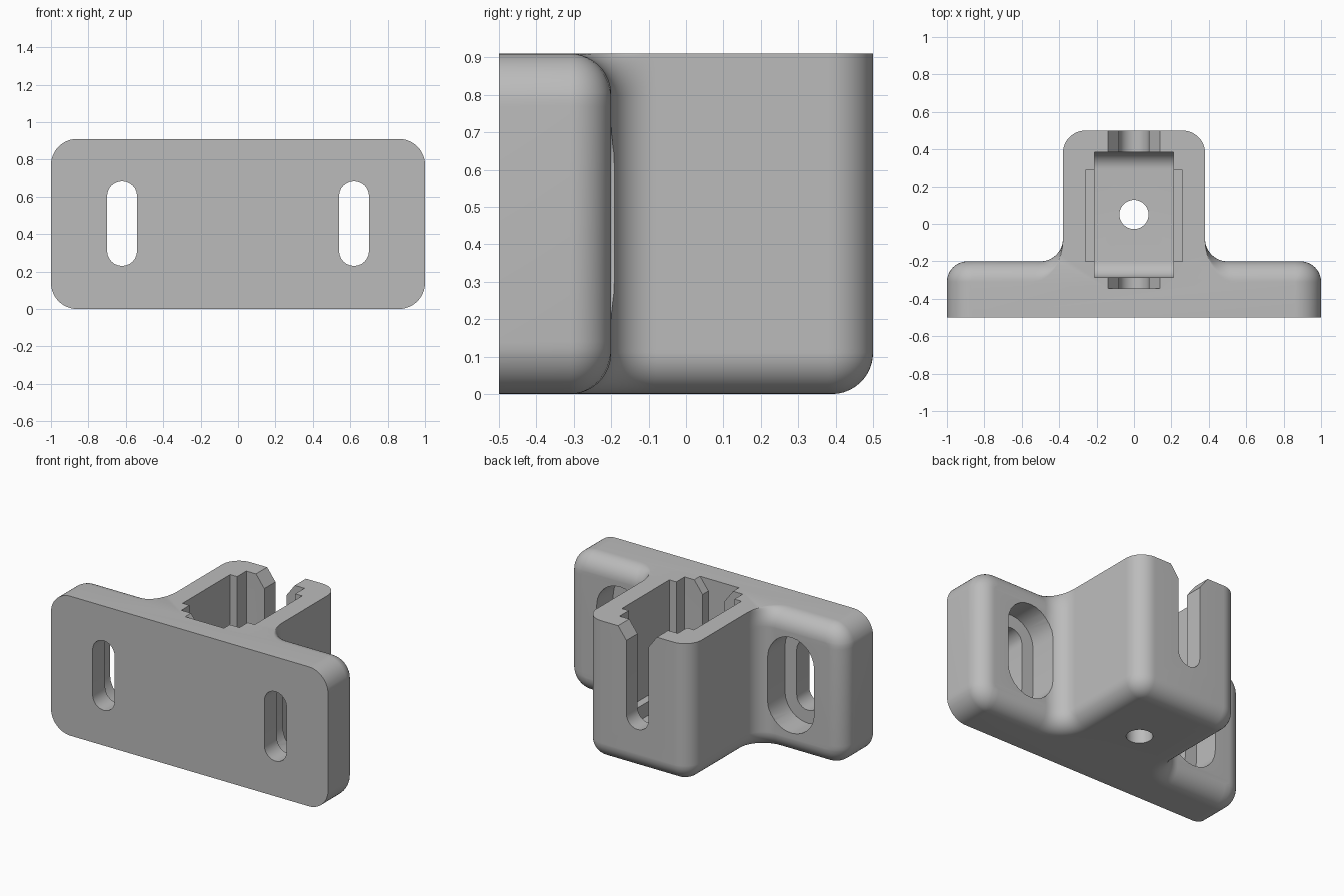
import bpy, bmesh
from math import sin, cos, pi, acos, sqrt

cube = bpy.data.objects.get("Cube")
if cube:
    bpy.data.objects.remove(cube, do_unlink=True)

H = 0.91          # overall height
CORNER = 0.14     # plate corner radius
ROUND = 0.11      # edge rounding radius
FILLET = 0.12     # fillet and vertical corner radius
BLOCK_X, BLOCK_Y = 0.38, 0.5
STEPS = 12

grey = bpy.data.materials.new("plain grey")
grey.use_nodes = True
grey.diffuse_color = (0.5, 0.5, 0.5, 1)
grey.node_tree.nodes["Principled BSDF"].inputs["Base Color"].default_value = grey.diffuse_color


def finish(name, bm):
    bmesh.ops.remove_doubles(bm, verts=bm.verts, dist=1e-5)
    bmesh.ops.recalc_face_normals(bm, faces=bm.faces)
    mesh = bpy.data.meshes.new(name)
    bm.to_mesh(mesh)
    bm.free()
    mesh.materials.append(grey)
    obj = bpy.data.objects.new(name, mesh)
    bpy.context.collection.objects.link(obj)
    return obj


def loft(name, rings):
    """Skin a stack of matching closed rings and cap both ends."""
    bm = bmesh.new()
    rows = [[bm.verts.new(p) for p in ring] for ring in rings]
    n = len(rows[0])
    for low, high in zip(rows, rows[1:]):
        for i in range(n):
            j = (i + 1) % n
            bm.faces.new((low[i], low[j], high[j], high[i]))
    bm.faces.new(rows[0])
    bm.faces.new(rows[-1])
    return finish(name, bm)


def prism(name, points, axis, start, end):
    """Extrude a flat profile along one axis."""
    place = {"x": lambda a, b, t: (t, a, b),
             "y": lambda a, b, t: (a, t, b),
             "z": lambda a, b, t: (a, b, t)}[axis]
    return loft(name, [[place(a, b, t) for a, b in points] for t in (start, end)])


def arc(cx, cy, rx, ry, a0, a1, n=STEPS):
    return [(cx + rx * cos(a0 + (a1 - a0) * k / n),
             cy + ry * sin(a0 + (a1 - a0) * k / n)) for k in range(n + 1)]


def section(z):
    """Outline of the T-shaped body at one height."""
    h = min(z, H - z)
    phi = acos(1 - min(h, ROUND) / ROUND)
    inset = ROUND * (1 - sin(phi))
    half = []
    # rounded plate end
    for k in range(STEPS + 1):
        f = phi * k / STEPS
        d = ROUND * (1 - cos(f))
        reach = CORNER - d
        drop = max(CORNER - h, 0)
        x = 1 - CORNER + sqrt(max(reach ** 2 - drop ** 2, 0))
        if k == 0:
            half.append((x, -0.5))
        half.append((x, -0.2 - ROUND + ROUND * sin(f)))
    # concave fillet, then the block's rear corner
    upper = z > H / 2
    trim = 0 if upper else inset
    wide = FILLET + (0.4 * inset if upper else inset)
    side = BLOCK_X - trim
    half += arc(side + wide, -0.2 + FILLET, wide, FILLET + inset, 1.5 * pi, pi)
    half += arc(BLOCK_X - FILLET, BLOCK_Y - FILLET, FILLET - trim, FILLET - trim, 0, pi / 2)
    return [(x, y, z) for x, y in half + [(-x, y) for x, y in reversed(half)]]


# Main body
edge = [CORNER * (1 - cos(k / STEPS * pi / 2)) for k in range(STEPS + 1)]
levels = sorted(edge + [ROUND, H - ROUND] + [H - e for e in edge])
body = loft("mounting_bracket", [section(z) for z in levels])


def stadium(cx, radius):
    mid, straight = 0.457, 0.147
    return (arc(cx, mid + straight, radius, radius, 0, pi) +
            arc(cx, mid - straight, radius, radius, pi, 2 * pi))


# Screw slots with recesses in both wings
cutters = []
for s in (-1, 1):
    cutters.append(prism("screw_slot", stadium(s * 0.62, 0.08), "y", -0.6, 0))
    cutters.append(prism("slot_recess", stadium(s * 0.62, 0.165), "y", -0.37, 0))

# Pocket with a rounded floor, and its wider shallower step
FLOOR, BEND, TOP = 0.15, 0.09, 1.1
pocket = ([(0.385, TOP), (-0.285, TOP)] +
          arc(-0.285 + BEND, FLOOR + BEND, BEND, BEND, pi, 1.5 * pi) +
          arc(0.385 - BEND, FLOOR + BEND, BEND, BEND, 1.5 * pi, 2 * pi))
cutters.append(prism("pocket", pocket, "x", -0.21, 0.21))
step = [(0.29, 0.24), (0.29, TOP), (-0.2, TOP), (-0.2, 0.24)]
cutters.append(prism("pocket_step", step, "x", -0.26, 0.26))

# Round-bottomed rod channel with a chamfered mouth
channel = ([(0.08, H - 0.08), (0.14, H), (0.14, TOP), (-0.14, TOP), (-0.14, H), (-0.08, H - 0.08)] +
           arc(0, 0.35, 0.08, 0.08, pi, 2 * pi))
cutters.append(prism("rod_channel", channel, "y", -0.345, 0.6))

# Drain hole through the floor
hole = arc(0, 0.05, 0.078, 0.078, 0, 2 * pi, 32)[:-1]
cutters.append(prism("floor_hole", hole, "z", -0.1, 0.5))

bpy.ops.object.select_all(action="DESELECT")
body.select_set(True)
bpy.context.view_layer.objects.active = body
for cutter in cutters:
    cutter.hide_render = True
    cut = body.modifiers.new(cutter.name, "BOOLEAN")
    cut.operation = "DIFFERENCE"
    cut.solver = "EXACT"
    cut.object = cutter
    bpy.ops.object.modifier_apply(modifier=cut.name)
    bpy.data.objects.remove(cutter, do_unlink=True)

bpy.ops.object.shade_smooth_by_angle(angle=pi / 6)
